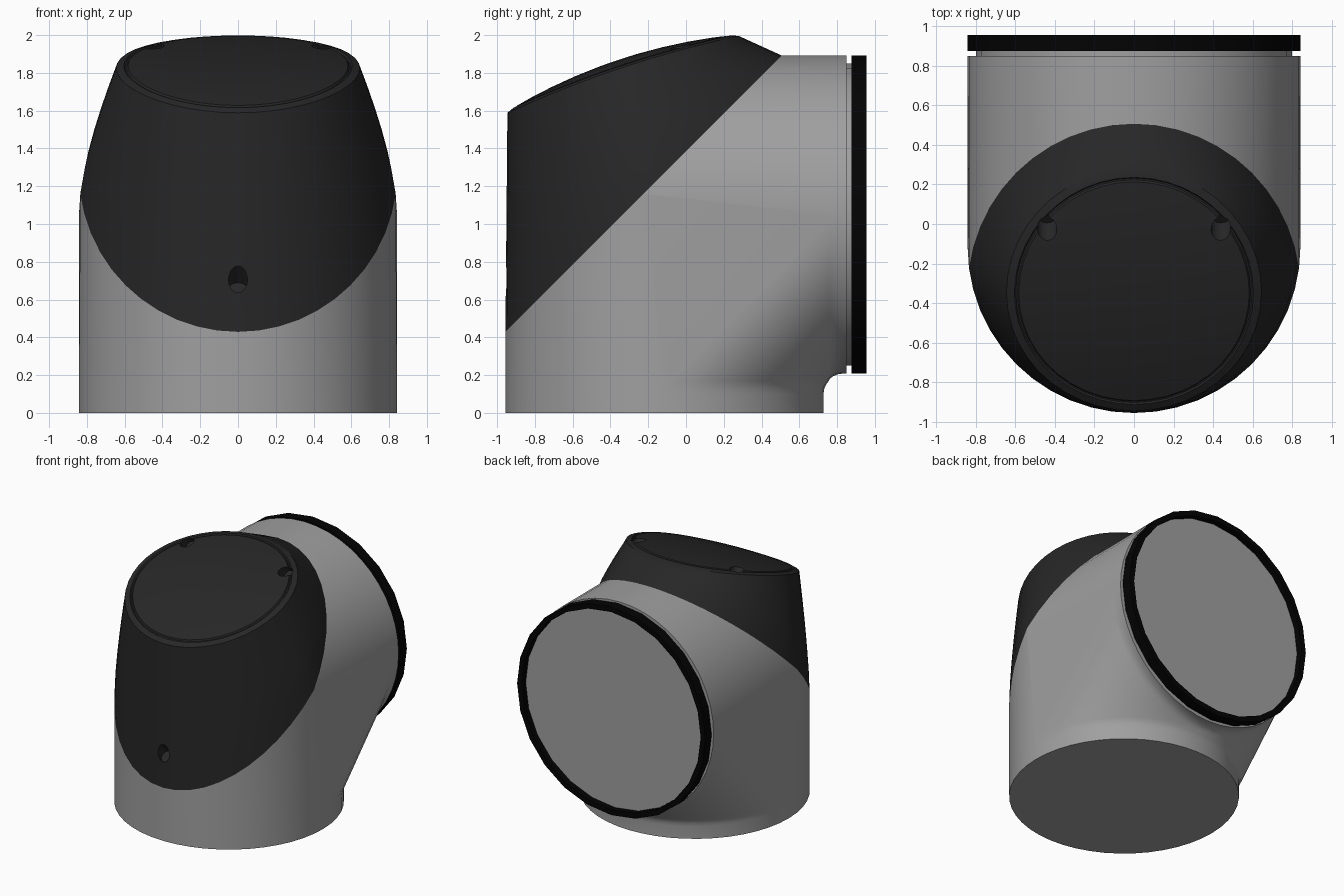
import bpy, bmesh
from math import sin, cos, radians, pi
from mathutils import Vector, Matrix

if "Cube" in bpy.data.objects:
    bpy.data.objects.remove(bpy.data.objects["Cube"])

R = 0.842                # tube radius
YC, ZC = -0.114, 1.05    # where the two tube axes meet
CUT = 1.385              # cap joint plane: z = y + CUT
BACK = 0.85              # rear end of the elbow
STEP = 7.5               # degrees per side


def material(name, v):
    m = bpy.data.materials.new(name)
    m.diffuse_color = (v, v, v, 1)
    m.use_nodes = True
    m.node_tree.nodes["Principled BSDF"].inputs["Base Color"].default_value = m.diffuse_color
    return m


def smooth(ob, angle=30):
    bpy.ops.object.select_all(action='DESELECT')
    ob.select_set(True)
    bpy.context.view_layer.objects.active = ob
    bpy.ops.object.shade_smooth_by_angle(angle=radians(angle))


def finish(name, bm, mat=None):
    bmesh.ops.remove_doubles(bm, verts=bm.verts, dist=1e-4)
    bmesh.ops.recalc_face_normals(bm, faces=bm.faces)
    me = bpy.data.meshes.new(name)
    bm.to_mesh(me)
    bm.free()
    ob = bpy.data.objects.new(name, me)
    bpy.context.collection.objects.link(ob)
    if mat:
        me.materials.append(mat)
    smooth(ob)
    return ob


def mirrored(half):
    """Close a half ring (x >= 0, ends on the mid plane) into a full ring."""
    return half + [Vector((-p.x, p.y, p.z)) for p in half[-2:0:-1]]


def loft(rings, caps=True, closed=False):
    bm = bmesh.new()
    vr = [[bm.verts.new(p) for p in r] for r in rings]
    n = len(vr[0])
    pairs = list(zip(vr, vr[1:])) + ([(vr[-1], vr[0])] if closed else [])
    for a, b in pairs:
        for i in range(n):
            j = (i + 1) % n
            bm.faces.new((a[i], a[j], b[j], b[i]))
    if caps:
        bm.faces.new(vr[0])
        bm.faces.new(vr[-1])
    return bm


# Elbow body: each angle round the tube gives one path from base to rear end
def elbow_path(deg):
    t = radians(deg)
    x, y0, zh = R * cos(t), YC + R * sin(t), ZC - R * sin(t)
    if deg < -1:         # outer side, straight along the cap joint
        a, b = Vector((x, y0, y0 + CUT)), Vector((x, zh - CUT, zh))
        mid = [a.lerp(b, i / 7) for i in range(8)]
    else:                # inner side, small bends either end of a 45 degree web
        f = 0.1
        mid = [Vector((x, y0 + f - f * cos(radians(k)), f + f * sin(radians(k))))
               for k in (0, 15, 30, 45)]
        mid += [Vector((x, 0.83 - f * cos(radians(k)), zh - f + f * sin(radians(k))))
                for k in (45, 60, 75, 90)]
    return [Vector((x, y0, 0))] + mid + [Vector((x, BACK, zh))]


grey = material("body_grey", 0.35)
outer = [-90 + STEP * i for i in range(12)]
paths = [elbow_path(d) for d in outer + [STEP * i for i in range(13)]]
for p in paths[0] + paths[-1]:
    p.x = 0
finish("elbow_body", loft([mirrored(list(r)) for r in zip(*paths)]), grey)

# Dark cap: joint outline lofted to a tilted rim, then groove and domed lid
low = [elbow_path(d)[1] for d in outer]
high = [elbow_path(d)[8] for d in outer[-2::-1]]
joint = low + high
joint[0].x = joint[-1].x = 0
last = len(joint) - 1
tilt = Matrix.Translation((0, -0.335, 1.797)) @ Matrix.Rotation(radians(18.4), 4, 'X')


def lid_ring(r, h):
    """Ring on the lid, bowed front to back and slightly domed."""
    out = []
    for k in range(last + 1):
        a = -pi / 2 + pi * k / last
        v = r * sin(a)
        bow = 0.035 * (1 - (v / 0.645) ** 2) + 0.038 * (1 - (r / 0.645) ** 2)
        out.append(tilt @ Vector((r * cos(a) if 0 < k < last else 0, v, h + bow)))
    return out


rim = lid_ring(0.645, -0.005)
rings = []
for f in (0, 0.2, 0.4, 0.6, 0.8, 1):
    ring = []
    for a, b in zip(joint, rim):
        p = a.lerp(b, f)
        p.x = a.x + (b.x - a.x) * f ** 1.3
        ring.append(p)
    rings.append(ring)
for r, h in ((0.605, 0.002), (0.598, -0.008), (0.59, -0.008), (0.583, 0.002),
             (0.5, 0.003), (0.38, 0.003), (0.24, 0.003), (0.1, 0.003)):
    rings.append(lid_ring(r, h))
cap = finish("end_cap", loft([mirrored(r) for r in rings]), material("cap_black", 0.02))

# Three screw holes, all square to the cap joint
for x, y, z in ((0, -0.955, 0.71), (0.44, -0.015, 1.93), (-0.44, -0.015, 1.93)):
    bm = bmesh.new()
    bmesh.ops.create_cone(bm, cap_ends=True, segments=20, radius1=0.05,
                          radius2=0.05, depth=0.3,
                          matrix=Matrix.Translation((x, y - 0.05, z + 0.05))
                          @ Matrix.Rotation(pi / 4, 4, 'X'))
    cutter = finish("screw_hole_cutter", bm)
    cutter.hide_render = True
    mod = cap.modifiers.new("hole", 'BOOLEAN')
    mod.operation, mod.solver, mod.object = 'DIFFERENCE', 'EXACT', cutter
    bpy.context.view_layer.objects.active = cap
    bpy.ops.object.modifier_apply(modifier=mod.name)
    bpy.data.objects.remove(cutter)
smooth(cap)


# Rear flange: recessed grey neck inside a black seal ring
def circle(r, y):
    return [Vector((r * cos(i * pi / 12), y, ZC + r * sin(i * pi / 12)))
            for i in range(24)]


finish("flange_neck", loft([circle(0.80, BACK - 0.02), circle(0.80, 0.905)]), grey)
finish("seal_ring", loft([circle(0.80, 0.875), circle(R, 0.875),
                          circle(R, 0.955), circle(0.80, 0.955)],
                         caps=False, closed=True), material("seal_black", 0.001))
